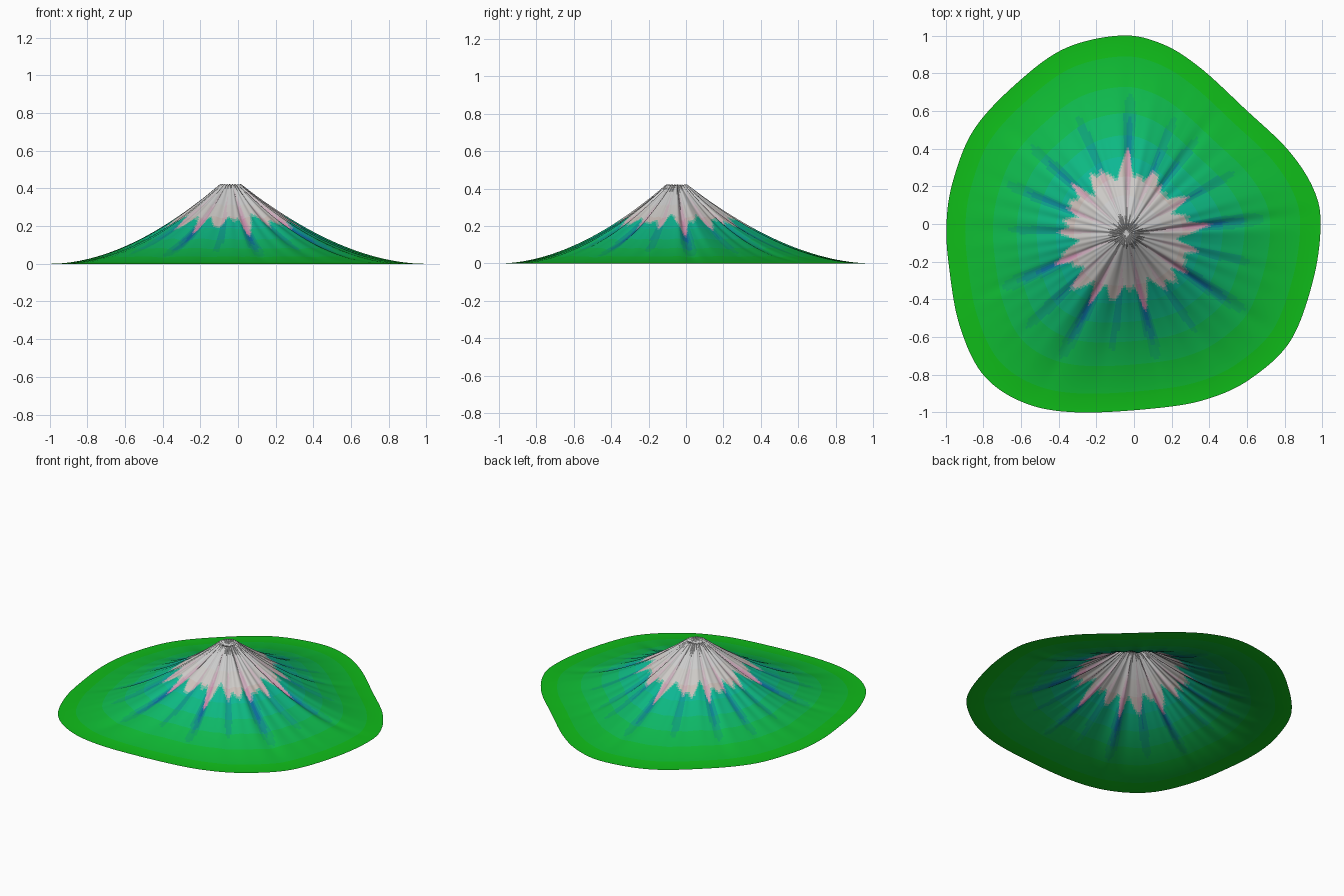
import bpy, bmesh, math
from mathutils import Vector

if "Cube" in bpy.data.objects:
    bpy.data.objects.remove(bpy.data.objects["Cube"])

PEAK = Vector((-0.04, -0.05))
HEIGHT = 0.42
RIM = 0.055

# Foot outline, counter-clockwise, seen from above
FOOT = [(0.99, -0.01), (0.955, 0.18), (0.82, 0.39), (0.59, 0.61), (0.35, 0.83), (0.15, 0.955),
        (-0.07, 1.0), (-0.37, 0.93), (-0.63, 0.74), (-0.85, 0.5), (-0.96, 0.23), (-0.995, 0.0),
        (-0.98, -0.24), (-0.925, -0.54), (-0.80, -0.80), (-0.58, -0.95), (-0.29, -1.0),
        (0.14, -0.975), (0.40, -0.925), (0.62, -0.82), (0.83, -0.62), (0.95, -0.30)]
# Main ravines: direction in degrees, strength
RAVINES = [(6, 1), (29, .5), (53, .6), (67, .5), (88, .8), (112, .4), (137, .7), (157, .7), (178, .4),
           (-157, 1), (-137, .5), (-118, 1), (-98, .4), (-77, 1), (-55, .4), (-34, 1), (-14, .4)]
SUB, RINGS = 16, 64


def smooth_loop(pts, sub):
    """Closed Catmull-Rom curve through the points."""
    p = [Vector(q) for q in pts]
    n, out = len(p), []
    for i in range(n):
        a, b, c, d = p[i - 1], p[i], p[(i + 1) % n], p[(i + 2) % n]
        for k in range(sub):
            t = k / sub
            out.append(0.5 * (2 * b + (c - a) * t + (2 * a - 5 * b + 4 * c - d) * t ** 2
                              + (3 * b - a - 3 * c + d) * t ** 3))
    return out


def ravine(a):
    total = 0
    for deg, s in RAVINES:
        d = (a - math.radians(deg) + math.pi) % math.tau - math.pi
        total += s * math.exp(-(d / 0.05) ** 2)
    return min(total, 1)


def ripple(a):
    return 0.5 * math.sin(23 * a + 1) + 0.3 * math.sin(37 * a + 2) + 0.2 * math.sin(51 * a)


def height(t, a):
    fade = math.sin(math.pi * t ** 0.6) * (1 - t) ** 0.5 if 0 < t < 1 else 0
    return (HEIGHT * (1 - t) ** 1.87 + fade * (0.006 * ripple(a) + 0.003 - 0.022 * ravine(a))
            + 0.004 * ripple(a) * max(0, 1 - t * 12))


def mix(a, b, f):
    f = max(0, min(1, f))
    return tuple(x + (y - x) * f for x, y in zip(a, b))


def to_linear(c):
    return ((c + 0.055) / 1.055) ** 2.4 if c > 0.04 else c / 12.92


# Colours by height, ravine depth and snow cover, in quantised steps
GRASS, FOREST, GULLY = (.06, .74, .10), (.05, .72, .58), (.04, .42, .60)
SNOW, PALE, PINK = (.80, .80, .79), (.80, .70, .66), (.80, .46, .66)
H, R, S = 8, 3, 2
slots = {}


def slot(mesh, key):
    if key not in slots:
        h, r, s = key[0] / H, key[1] / R, key[2] / S
        land = mix(mix(GRASS, FOREST, h * 1.7), GULLY, r * min(1, h * 2.2))
        snow = mix(mix(PALE, SNOW, (h - 0.45) * 3), PINK, r * (1.3 - h))
        mat = bpy.data.materials.new("slope_%d_%d_%d" % key)
        mat.diffuse_color = tuple(to_linear(c) for c in mix(land, snow, s)) + (1,)
        mat.use_nodes = True
        mat.node_tree.nodes["Principled BSDF"].inputs["Base Color"].default_value = mat.diffuse_color
        mesh.materials.append(mat)
        slots[key] = len(mesh.materials) - 1
    return slots[key]


# Open cone-like mountain shell with gullies
mesh = bpy.data.meshes.new("mountain")
bm = bmesh.new()
foot = smooth_loop(FOOT, SUB)
N = len(foot)
angles = [math.atan2(*(p - PEAK).yx) for p in foot]
grid = []
for j in range(RINGS + 1):
    t = (j / RINGS) ** 1.2
    ring = []
    for p, a in zip(foot, angles):
        d = p - PEAK
        r = RIM + (d.length - RIM) * t
        q = PEAK + d.normalized() * r
        ring.append(bm.verts.new((q.x, q.y, max(0, height(t, a)))))
    grid.append(ring)

for j in range(RINGS):
    t = ((j + 0.5) / RINGS) ** 1.2
    for i in range(N):
        k = (i + 1) % N
        f = bm.faces.new((grid[j][i], grid[j + 1][i], grid[j + 1][k], grid[j][k]))
        a = angles[i]
        rv = ravine(a)
        line = 0.28 + 0.03 * math.sin(13 * a) + 0.025 * math.sin(24 * a + 1) + 0.10 * rv
        cover = max(0, min(1, (line - t) / 0.04 + 0.5))
        gully = max(0, rv * math.sin(math.pi * min(1, t * 1.35)) + 0.12 * ripple(a) * (1 - t))
        key = (round((1 - t) ** 1.3 * H), min(R, round(gully * R)), round(cover * S))
        f.material_index = slot(mesh, key)

# Shallow crater at the summit
inner = [bm.verts.new((PEAK.x + math.cos(a) * RIM * 0.5, PEAK.y + math.sin(a) * RIM * 0.5,
                       HEIGHT - 0.012 + 0.002 * ripple(a))) for a in angles]
floor = bm.verts.new((PEAK.x, PEAK.y, HEIGHT - 0.018))
top = slot(mesh, (H, 0, S))
for i in range(N):
    k = (i + 1) % N
    bm.faces.new((inner[i], grid[0][i], grid[0][k], inner[k])).material_index = top
    bm.faces.new((floor, inner[i], inner[k])).material_index = top

for f in bm.faces:
    f.smooth = True
bm.to_mesh(mesh)
bm.free()
obj = bpy.data.objects.new("mountain", mesh)
bpy.context.collection.objects.link(obj)
